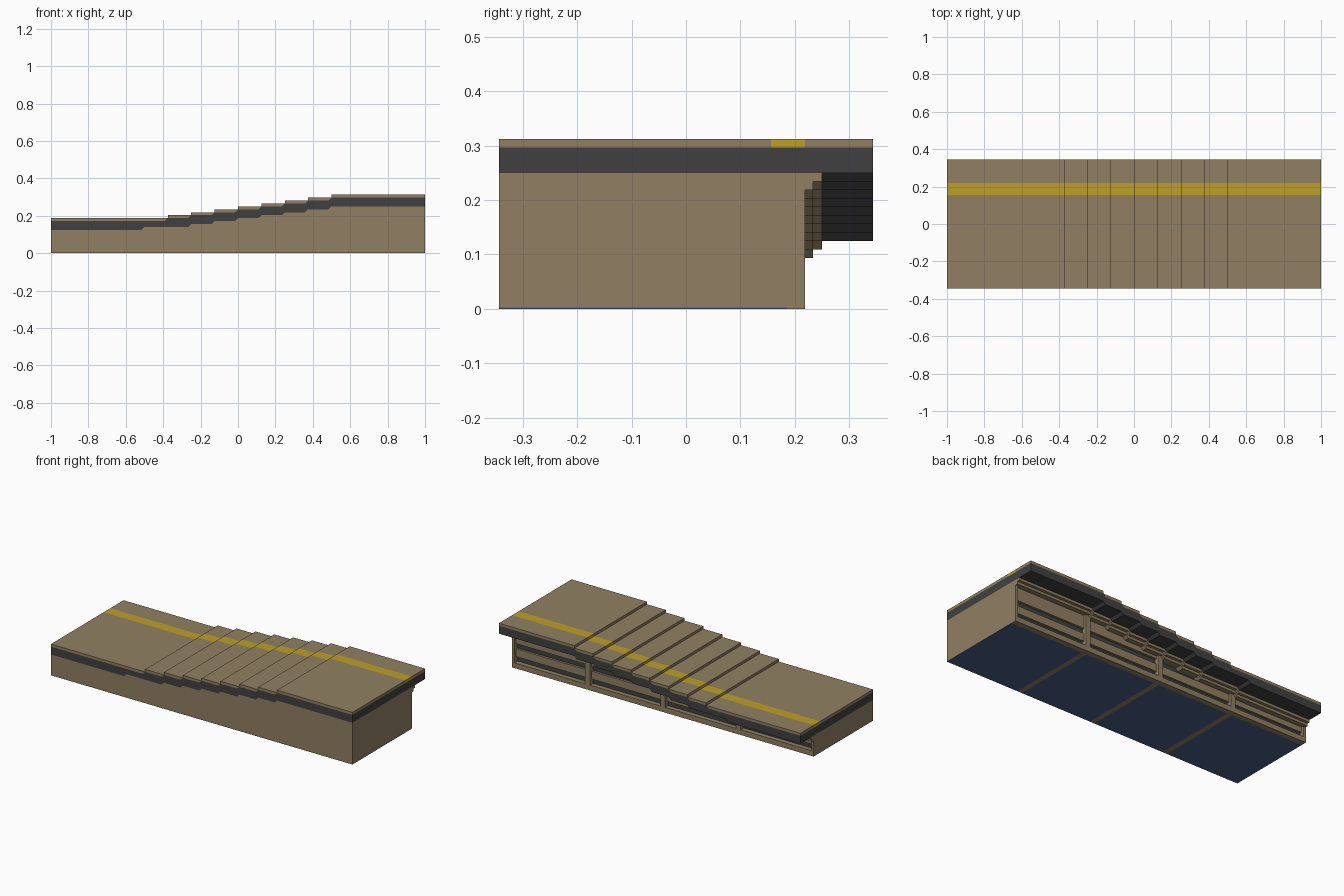
import bpy, bmesh

if "Cube" in bpy.data.objects:
    bpy.data.objects.remove(bpy.data.objects["Cube"])

T = 1 / 64                      # base thickness of every layer
FRONT, BACK = -0.344, 0.344     # deck depth
WALL = 0.219                    # rear wall plane


def srgb(r, g, b):
    return [((c / 255 + 0.055) / 1.055) ** 2.4 for c in (r, g, b)] + [1]


def material(name, rgb):
    m = bpy.data.materials.new(name)
    m.diffuse_color = srgb(*rgb)
    m.use_nodes = True
    m.node_tree.nodes["Principled BSDF"].inputs["Base Color"].default_value = m.diffuse_color
    return m


STONE = material("tan_stone", (145, 128, 98))
DARK = material("dark_grey", (64, 64, 64))
YELLOW = material("safety_yellow", (190, 160, 40))
NAVY = material("navy_blue", (75, 97, 140))


def extrude(name, profile, y0, y1, mat):
    """Extrude an (x, z) profile along y."""
    bm = bmesh.new()
    face = bm.faces.new([bm.verts.new((x, y0, z)) for x, z in profile])
    new = bmesh.ops.extrude_face_region(bm, geom=[face])["geom"]
    verts = [v for v in new if isinstance(v, bmesh.types.BMVert)]
    bmesh.ops.translate(bm, vec=(0, y1 - y0, 0), verts=verts)
    bmesh.ops.recalc_face_normals(bm, faces=bm.faces)
    me = bpy.data.meshes.new(name)
    bm.to_mesh(me)
    bm.free()
    me.materials.append(mat)
    ob = bpy.data.objects.new(name, me)
    bpy.context.collection.objects.link(ob)
    return ob


def box(name, x0, x1, y0, y1, z0, z1, mat):
    return extrude(name, [(x0, z0), (x1, z0), (x1, z1), (x0, z1)], y0, y1, mat)


def stairs(steps, z, start=-1.0):
    """Stepped line rising one layer at each x, with bevelled risers."""
    pts = [(start, z)]
    for x in steps:
        pts += [(x - T, z), (x, z + T)]
        z += T
    return pts + [(1, z)]


def shift(pts, dz):
    return [(x, z + dz) for x, z in pts]


top_steps = [-0.375 + 0.125 * i for i in range(8)]
low_steps = [-0.5] + top_steps[1:]
band_top = stairs(top_steps, 11 * T)
band_low = stairs(low_steps, 8 * T)

# Walking surface: one slab per step, with the safety stripe let in
edges = [-1] + top_steps + [1]
for i in range(9):
    x0, x1, z = edges[i], edges[i + 1], (11 + i) * T
    bevel = T if i < 8 else 0
    slab = [(x0, z), (x1 - bevel, z), (x1, z + T), (x0, z + T)]
    extrude(f"deck_slab_{i}", slab, FRONT, 0.156, STONE)
    extrude(f"safety_stripe_{i}", slab, 0.156, WALL, YELLOW)
    extrude(f"deck_edge_{i}", slab, WALL, BACK, STONE)

# Dark structural layer under the deck, overhanging at the back
extrude("deck_core", band_low + band_top[::-1], FRONT, BACK, DARK)

# Solid base
BASE = 0.002
extrude("base_body", [(1, BASE), (-1, BASE)] + band_low, FRONT, 0.188, STONE)

# Corbels below the overhang
for i, y in enumerate((0.25, 0.234)):
    ribbon = shift(band_low, -(i + 1) * T) + shift(band_low, -i * T)[::-1]
    extrude(f"corbel_{i}", ribbon, 0.188, y, STONE)

# Rear wall: dark slots between stone rails
box("lower_slot", -0.99, 0.99, 0.186, 0.191, 0.025, 0.07, DARK)
box("upper_slot", -0.48, 0.99, 0.186, 0.191, 0.10, 0.145, DARK)
box("bottom_rail", -1, 1, 0.186, WALL, 0, 2 * T, STONE)
box("middle_rail", -1, 1, 0.186, 0.204, 4 * T, 7 * T, STONE)
upper = stairs(low_steps[2:], 10 * T, -0.25)
extrude("upper_rail", [(1, 9 * T), (-0.25, 9 * T)] + upper, 0.186, 0.204, STONE)

# Posts with matching cross strips on the underside
posts = [(-1, -1 + T, 8), (-0.5 - T, -0.5 + T, 8), (-T, T, 11),
         (0.5 - T, 0.5 + T, 15), (1 - T, 1, 16)]
for i, (x0, x1, h) in enumerate(posts):
    box(f"rear_post_{i}", x0, x1, 0.186, WALL, 0, h * T, STONE)
    if 0 < i < 4:
        box(f"underside_strip_{i}", x0, x1, FRONT, 0.19, 0, BASE, STONE)

# Navy underside panels between the strips
bays = [(-1, -0.5 - T), (-0.5 + T, -T), (T, 0.5 - T), (0.5 + T, 1)]
for i, (x0, x1) in enumerate(bays):
    box(f"underside_panel_{i}", x0, x1, FRONT, 0.186, 0, BASE, NAVY)
